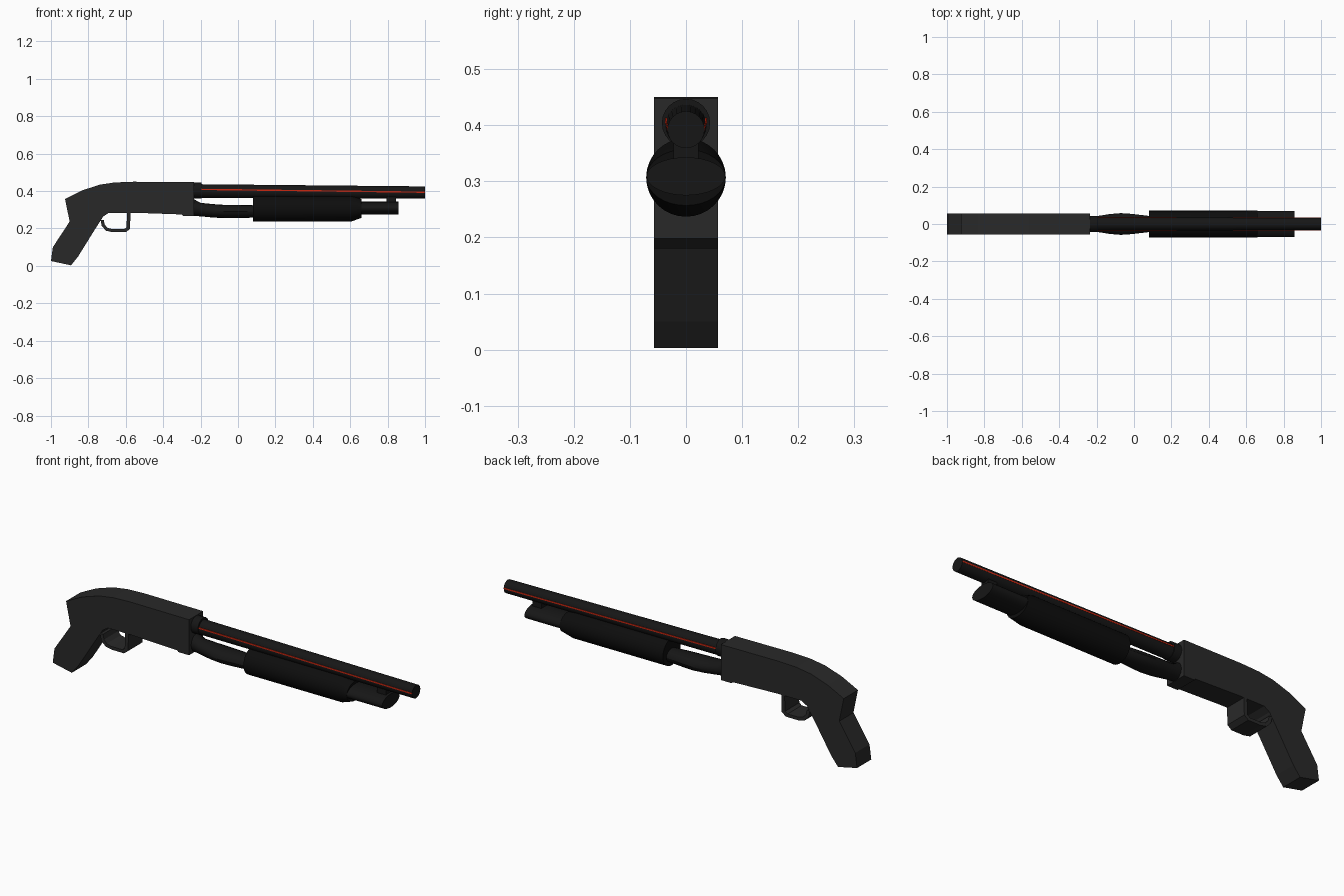
import bpy, bmesh, math

if "Cube" in bpy.data.objects:
    bpy.data.objects.remove(bpy.data.objects["Cube"])


def material(name, rgb):
    m = bpy.data.materials.new(name)
    m.diffuse_color = (*rgb, 1)
    m.use_nodes = True
    m.node_tree.nodes["Principled BSDF"].inputs["Base Color"].default_value = m.diffuse_color
    return m


GREY = material("dark_grey", (0.022, 0.022, 0.022))
BLACK = material("black", (0.008, 0.008, 0.008))
DEEP = material("deep_black", (0.004, 0.004, 0.004))
RED = material("red", (0.6, 0.02, 0.005))


def finish(name, bm, mat, smooth=False):
    bmesh.ops.recalc_face_normals(bm, faces=bm.faces)
    me = bpy.data.meshes.new(name)
    bm.to_mesh(me)
    bm.free()
    me.materials.append(mat)
    if smooth:
        me.polygons.foreach_set("use_smooth", [True] * len(me.polygons))
        me.set_sharp_from_angle(angle=math.radians(30))
    ob = bpy.data.objects.new(name, me)
    bpy.context.collection.objects.link(ob)
    return ob


def slab(name, outline, half, mat):
    """Extrude an x-z outline across y."""
    bm = bmesh.new()
    face = bm.faces.new([bm.verts.new((x, -half, z)) for x, z in outline])
    new = bmesh.ops.extrude_face_region(bm, geom=[face])["geom"]
    moved = [v for v in new if isinstance(v, bmesh.types.BMVert)]
    bmesh.ops.translate(bm, verts=moved, vec=(0, 2 * half, 0))
    return finish(name, bm, mat)


def loft(name, sections, mat, sides=24):
    """Skin ellipses (x, centre z, y radius, z radius) along x."""
    bm = bmesh.new()
    rings = []
    for x, cz, ry, rz in sections:
        rings.append([bm.verts.new((x, ry * math.cos(a), cz + rz * math.sin(a)))
                      for a in (2 * math.pi * i / sides for i in range(sides))])
    for r, s in zip(rings, rings[1:]):
        for i in range(sides):
            j = (i + 1) % sides
            bm.faces.new((r[i], r[j], s[j], s[i]))
    bm.faces.new(rings[0])
    bm.faces.new(rings[-1])
    return finish(name, bm, mat, True)


# receiver and pistol grip in one slab
slab("receiver_and_grip", [
    (-0.925, 0.358), (-0.835, 0.403), (-0.74, 0.434), (-0.66, 0.446),
    (-0.56, 0.45), (-0.235, 0.448), (-0.235, 0.268), (-0.295, 0.268),
    (-0.30, 0.275), (-0.55, 0.284), (-0.69, 0.284), (-0.72, 0.265),
    (-0.765, 0.195), (-0.855, 0.05), (-0.893, 0.003), (-1.0, 0.026),
    (-0.99, 0.10), (-0.90, 0.237)], 0.057, GREY)

# trigger guard: a bent strip as wide as the receiver
slab("trigger_guard", [
    (-0.735, 0.245), (-0.728, 0.212), (-0.705, 0.188), (-0.67, 0.180),
    (-0.60, 0.180), (-0.577, 0.198), (-0.575, 0.29), (-0.593, 0.29),
    (-0.596, 0.206), (-0.61, 0.196), (-0.67, 0.196), (-0.697, 0.203),
    (-0.712, 0.22), (-0.718, 0.245)], 0.057, GREY)

# barrel and its collar at the receiver
loft("barrel", [(-0.24, 0.400, 0.037, 0.037), (1.0, 0.392, 0.033, 0.033)], BLACK)
loft("barrel_collar", [(-0.24, 0.404, 0.043, 0.043),
                       (-0.195, 0.404, 0.043, 0.043)], BLACK)

# red stripes along both sides of the barrel
for side, label in ((-1, "front"), (1, "back")):
    bm = bmesh.new()
    bmesh.ops.create_cube(bm, size=1)
    for v in bm.verts:
        tip = v.co.x > 0
        v.co = (1.0 if tip else -0.195,
                side * (0.0315 if tip else 0.0355) + v.co.y * 0.004,
                (0.394 if tip else 0.409) + v.co.z * 0.007)
    finish("red_stripe_" + label, bm, RED)

# rear tube bulging between receiver and pump
loft("rear_tube", [
    (-0.24, 0.313, 0.040, 0.046), (-0.20, 0.301, 0.042, 0.036),
    (-0.13, 0.294, 0.053, 0.036), (-0.07, 0.291, 0.058, 0.035),
    (-0.01, 0.291, 0.054, 0.035), (0.09, 0.291, 0.042, 0.033)], BLACK, 16)

# pump handle, then the flattened tube in front of it
loft("pump_handle", [
    (0.08, 0.307, 0.071, 0.070), (0.605, 0.307, 0.071, 0.070),
    (0.66, 0.307, 0.071, 0.050)], DEEP, 32)
loft("magazine_tip", [(0.62, 0.309, 0.070, 0.034),
                      (0.858, 0.309, 0.070, 0.034)], BLACK, 32)

# bracket joining barrel and magazine
slab("barrel_bracket", [(0.795, 0.33), (0.845, 0.33),
                        (0.845, 0.37), (0.795, 0.37)], 0.022, BLACK)
